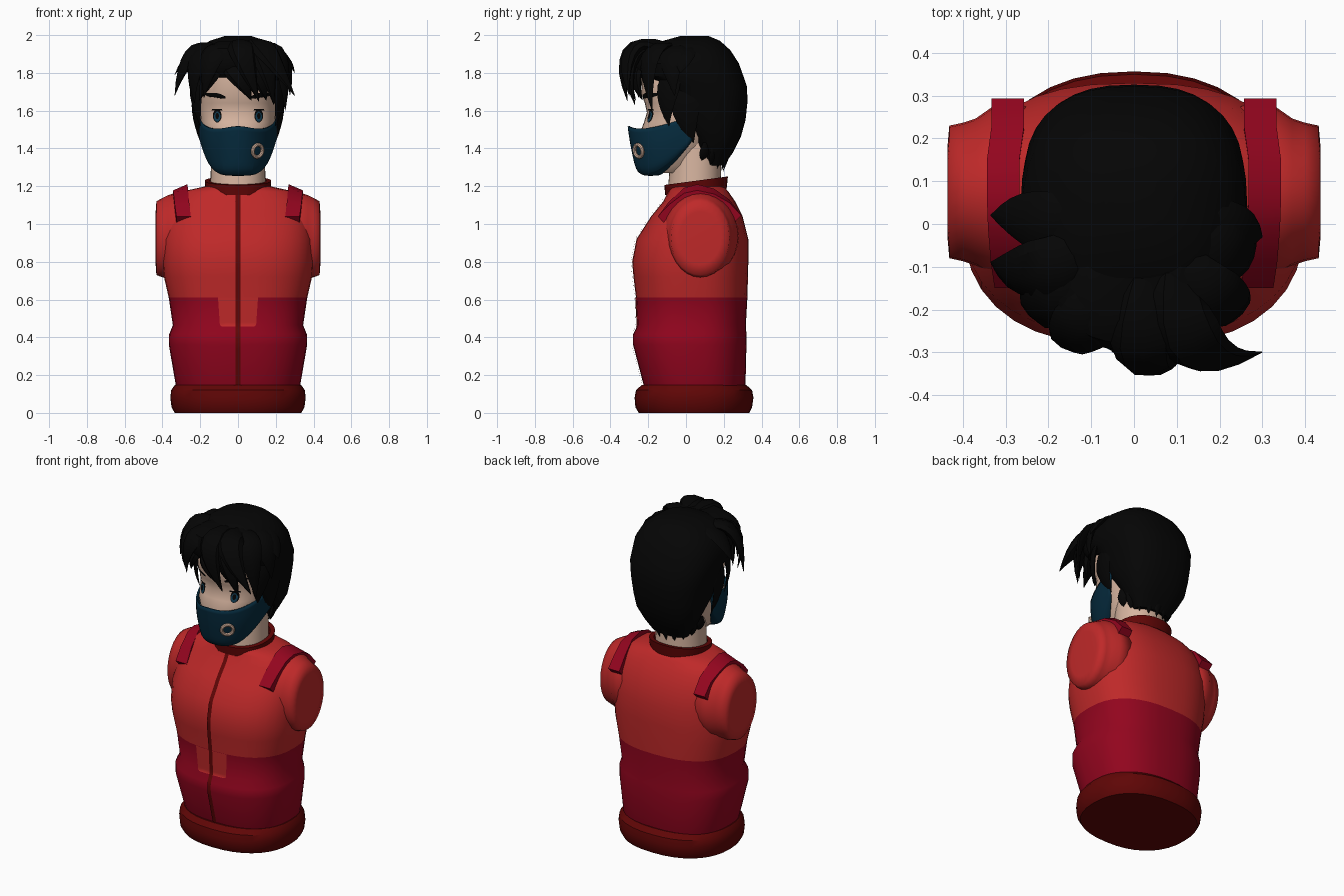
import bpy, bmesh, math
from mathutils import Vector
from mathutils.bvhtree import BVHTree

if "Cube" in bpy.data.objects:
    bpy.data.objects.remove(bpy.data.objects["Cube"])


def material(name, rgb):
    m = bpy.data.materials.new(name)
    m.diffuse_color = (*rgb, 1)
    m.use_nodes = True
    m.node_tree.nodes["Principled BSDF"].inputs["Base Color"].default_value = m.diffuse_color
    return m


RED = material("jacket red", (.52, .022, .022))
CRIMSON = material("crimson", (.29, .0015, .013))
DARK = material("dark red", (.115, .0018, .0018))
TEAL = material("mask teal", (.0018, .025, .05))
BLACK = material("hair black", (.0015, .0015, .0015))
SKIN = material("skin", (.68, .46, .35))
IRIS = material("iris blue", (.005, .045, .085))


def make(name, rings, mat, cap=True, closed=True, loop=False):
    """Skin a list of point rows into one mesh object."""
    bm = bmesh.new()
    rows = [[bm.verts.new(p) for p in r] for r in rings]
    n = len(rows[0])
    pairs = list(zip(rows, rows[1:])) + ([(rows[-1], rows[0])] if loop else [])
    for a, b in pairs:
        for i in range(n if closed else n - 1):
            j = (i + 1) % n
            bm.faces.new((a[i], a[j], b[j], b[i]))
    if cap:
        bm.faces.new(rows[0])
        bm.faces.new(rows[-1])
    bmesh.ops.recalc_face_normals(bm, faces=bm.faces)
    me = bpy.data.meshes.new(name)
    bm.to_mesh(me)
    bm.free()
    me.materials.append(mat)
    ob = bpy.data.objects.new(name, me)
    bpy.context.collection.objects.link(ob)
    return ob


def oval(z, hw, yf, yb, n=2.4, sides=36, tilt=0):
    """Horizontal superellipse from its half width and front/back limits."""
    pts = []
    for i in range(sides):
        a = 2 * math.pi * i / sides
        c, s = math.cos(a), math.sin(a)
        x = hw * math.copysign(abs(c) ** (2 / n), c)
        y = (yf + yb) / 2 + (yb - yf) / 2 * math.copysign(abs(s) ** (2 / n), s)
        pts.append((x, y, z + tilt * y))
    return pts


def loft(name, rings, mat, n=2.4):
    return make(name, [oval(*r, n=n) for r in rings], mat)


def tree(ob):
    return BVHTree.FromPolygons([v.co for v in ob.data.vertices],
                                [p.vertices[:] for p in ob.data.polygons])


def decal(name, target, rows, mat, off, cols=6):
    """Thin plate of (z, x0, x1) rows laid on the front of the target."""
    bvh, grid = tree(target), []
    for z, x0, x1 in rows:
        row = []
        for i in range(cols + 1):
            x = x0 + (x1 - x0) * i / cols
            hit = bvh.ray_cast(Vector((x, -2, z)), Vector((0, 1, 0)))[0]
            row.append((x, (hit.y if hit else -.1) - off, z))
        grid.append(row)
    return make(name, grid, mat, cap=False, closed=False)


# jacket body: red above, crimson below
body = loft("jacket_body", [
    (.12, .32, -.215, .305), (.15, .33, -.225, .315), (.36, .366, -.28, .32),
    (.415, .365, -.28, .32), (.465, .345, -.257, .317), (.612, .367, -.265, .325),
    (.72, .392, -.278, .328), (.80, .40, -.285, .33), (.92, .40, -.262, .33),
    (1.04, .385, -.185, .30), (1.12, .35, -.12, .26), (1.17, .305, -.095, .225),
    (1.2, .17, -.085, .2)], RED, 2.5)
body.data.materials.append(CRIMSON)
for p in body.data.polygons:
    p.material_index = 1 if p.center.z < .61 else 0

loft("jacket_hem", [(0, .335, -.25, .335), (.03, .352, -.268, .35), (.08, .358, -.272, .357),
                    (.12, .354, -.265, .35), (.147, .335, -.235, .32)], DARK, 2.3)
decal("front_tab", body, [(.458, -.085, .085)] + [(.464 + .0148 * i, -.096 - i * .001, .096 + i * .001)
                                                 for i in range(11)], RED, .004)
decal("zipper", body, [(.148 + 1.03 * i / 50, -.012, .012) for i in range(51)], DARK, .007, 2)

# collar: tilted band
make("collar", [oval(1.165, .172, -.11, .215, 2.2, tilt=.1),
                oval(1.222, .176, -.115, .222, 2.2, tilt=.134),
                oval(1.222, .15, -.09, .197, 2.2, tilt=.134),
                oval(1.165, .15, -.09, .195, 2.2, tilt=.1)], DARK, cap=False, loop=True)

strap_path = [(-.15, 1.04), (-.09, 1.115), (-.01, 1.185), (.06, 1.203),
              (.15, 1.18), (.23, 1.125), (.293, 1.045)]
sleeves = []
for side, s in (("left", -1), ("right", 1)):
    # cut-off sleeve, lofted outward along x
    rings = []
    for x, cy, ry, cz, rz in [(.24, .08, .2, .93, .22), (.33, .077, .198, .938, .227),
                              (.37, .075, .172, .935, .218), (.40, .075, .162, .928, .21),
                              (.432, .075, .155, .925, .195), (.436, .075, .11, .925, .14)]:
        rings.append([(s * x, cy + ry * math.cos(2 * math.pi * i / 28),
                       cz + rz * math.sin(2 * math.pi * i / 28)) for i in range(28)])
    sleeves.append(make(side + "_sleeve", rings, RED))
    # shoulder strap
    rings = []
    for i, (y, z) in enumerate(strap_path):
        xi = .25 + .018 * math.sin(math.pi * min(i, 3) / 6) * (1 if i < 5 else .4)
        d = .025 * math.sin(math.pi * i / 6)
        k = (y - .07) * .2
        rings.append([(s * xi, y, z + d * .3), (s * (xi + .076), y, z - d),
                      (s * (xi + .076), y - k, z - d - .045), (s * xi, y - k, z - .045)])
    make(side + "_shoulder_strap", rings, CRIMSON)

# head
loft("neck", [(1.15, .15, -.1, .19), (1.25, .145, -.09, .185), (1.45, .14, -.08, .19)], SKIN, 2.1)
face = loft("face", [
    (1.27, .08, -.205, .02), (1.31, .12, -.225, .08), (1.4, .153, -.235, .13),
    (1.5, .19, -.237, .18), (1.54, .196, -.222, .2), (1.59, .2, -.207, .2),
    (1.64, .2, -.218, .2), (1.69, .2, -.237, .2), (1.78, .2, -.235, .2), (1.86, .16, -.17, .17)],
    SKIN, 2.3)


def ellipse_rows(cx, cz, rx, rz, k=8):
    angles = [-math.pi / 2 + math.pi * i / k for i in range(k + 1)]
    return [(cz + rz * math.sin(a), cx - max(rx * math.cos(a), .001),
             cx + max(rx * math.cos(a), .001)) for a in angles]


for side, s in (("left", -1), ("right", 1)):
    decal(side + "_eye_rim", face, ellipse_rows(s * .11, 1.573, .023, .036), BLACK, .003)
    decal(side + "_iris", face, ellipse_rows(s * .11, 1.568, .017, .027), IRIS, .006)
    decal(side + "_pupil", face, ellipse_rows(s * .11, 1.572, .009, .016), BLACK, .008)
    decal(side + "_eyelash", face, [(1.6, s * .082, s * .14), (1.609, s * .085, s * .136)], BLACK, .005)
    decal(side + "_eyebrow", face, [(1.665, s * .065, s * .09), (1.675, s * .065, s * .16),
                                    (1.685, s * .085, s * .18), (1.693, s * .11, s * .17)], BLACK, .006)

# face mask: half rows from centre to ear, mirrored
half = [
    [(0, -.15, 1.262), (.04, -.145, 1.262), (.07, -.125, 1.268), (.13, -.06, 1.33), (.18, .02, 1.43)],
    [(0, -.255, 1.255), (.075, -.242, 1.255), (.128, -.17, 1.262), (.168, -.075, 1.335), (.2, .03, 1.44)],
    [(0, -.282, 1.33), (.085, -.25, 1.33), (.15, -.17, 1.33), (.182, -.06, 1.39), (.206, .04, 1.48)],
    [(0, -.305, 1.43), (.095, -.265, 1.42), (.166, -.18, 1.42), (.198, -.055, 1.46), (.208, .047, 1.53)],
    [(0, -.315, 1.525), (.085, -.282, 1.503), (.158, -.19, 1.505), (.2, -.06, 1.54), (.208, .052, 1.58)]]
mask = make("face_mask", [[(-x, y, z) for x, y, z in r[:0:-1]] + r for r in half], TEAL,
            cap=False, closed=False)
m = mask.modifiers.new("round", 'SUBSURF')
m.levels = m.render_levels = 2
m = mask.modifiers.new("thick", 'SOLIDIFY')
m.thickness, m.offset = .01, 0

# filter ring on one side of the mask
hit = tree(mask).ray_cast(Vector((.1, -2, 1.387)), Vector((0, 1, 0)))[0]
bpy.ops.mesh.primitive_torus_add(major_radius=.033, minor_radius=.01, major_segments=24,
                                 minor_segments=8, location=hit + Vector((.004, -.003, 0)))
ring = bpy.context.object
ring.name = "mask_ring"
ring.rotation_euler = Vector((.62, -.76, -.15)).to_track_quat('Z', 'Y').to_euler()
ring.data.materials.append(SKIN)

# hair: main shell and fuller front
loft("hair_shell", [
    (1.31, .115, .1, .2), (1.38, .16, .05, .25), (1.46, .2, .03, .29), (1.55, .225, -.06, .315),
    (1.65, .243, -.1, .326), (1.73, .258, -.14, .322), (1.78, .265, -.225, .305),
    (1.85, .262, -.245, .28), (1.92, .222, -.2, .235), (1.97, .15, -.12, .18),
    (1.995, .07, -.03, .12)], BLACK, 2.5)
loft("fringe_base", [(1.775, .2, -.25, 0), (1.82, .215, -.285, 0), (1.88, .21, -.295, 0),
                     (1.93, .18, -.28, 0), (1.965, .11, -.23, -.02)], BLACK, 2.3)


def lock(name, p0, p1, p2, width, thick):
    """Pointed tuft along a quadratic curve, flattened against the head."""
    p0, p1, p2 = Vector(p0), Vector(p1), Vector(p2)
    rings, k = [], 8
    for i in range(k + 1):
        t = i / k
        p = p0 * (1 - t) ** 2 + p1 * 2 * t * (1 - t) + p2 * t * t
        tan = ((p1 - p0) * (1 - t) + (p2 - p1) * t).normalized()
        out = p - Vector((0, .03, 1.7))
        out = (out - tan * out.dot(tan)).normalized()
        across = tan.cross(out)
        f = max(.02, min(1, .6 + t) * (1 - t ** 2.5))
        rings.append([p + across * width * f * math.cos(math.pi * j / 4)
                      + out * thick * f * math.sin(math.pi * j / 4) for j in range(8)])
    make(name, rings, BLACK)


# hair: tufts growing from the crown (bend point, tip, thickness)
for i, (bend, tip, thick) in enumerate([
    ((.1, -.37, 2.02), (.3, -.3, 1.68), .04), ((-.02, -.4, 2.01), (.11, -.31, 1.65), .045),
    ((.14, -.38, 1.98), (.19, -.27, 1.63), .04), ((.26, -.25, 2.0), (.25, -.18, 1.6), .03),
    ((.29, -.1, 1.95), (.275, -.06, 1.68), .025), ((-.15, -.34, 1.97), (-.18, -.25, 1.67), .035),
    ((-.27, -.26, 1.95), (-.23, -.18, 1.64), .03), ((-.27, -.16, 1.98), (-.335, -.09, 1.68), .035),
    ((-.25, .02, 1.95), (-.335, .02, 1.79), .025), ((.26, 0, 1.92), (.3, -.03, 1.8), .025),
]):
    lock(f"hair_tuft_{i + 1}", (tip[0] * .33, tip[1] * .25 - .03, 1.93), bend, tip, .085, thick)
# hair: lower fringe over the forehead (root x, tip x, tip y)
for i, (rx, tx, ty) in enumerate([(-.06, .07, -.265), (.08, .15, -.23), (-.1, -.205, -.17)]):
    lock(f"fringe_{i + 1}", (rx, -.2, 1.86), ((rx + tx) / 2, ty - .08, 1.81), (tx, ty, 1.655), .068, .03)
for side, s in (("left", -1), ("right", 1)):
    lock(side + "_sideburn", (s * .21, -.05, 1.82), (s * .24, -.13, 1.7), (s * .2, -.09, 1.52), .075, .016)
    lock(side + "_side_hair", (s * .22, .0, 1.72), (s * .24, -.02, 1.6), (s * .198, .04, 1.43), .085, .016)
# hair: jagged nape
for i in range(9):
    a = math.pi * (i + .5) / 9
    c, s = math.cos(a), math.sin(a)
    lock(f"nape_tuft_{i + 1}", (.17 * c, .08 + .16 * s, 1.43), (.17 * c, .07 + .15 * s, 1.36),
         (.15 * c, .06 + .135 * s, 1.35 - .075 * s), .035, .012)


# smooth shading with crisp edges, softer on the jacket
def shade(obs, deg):
    bpy.ops.object.select_all(action='DESELECT')
    for ob in obs:
        ob.select_set(True)
    bpy.context.view_layer.objects.active = obs[0]
    bpy.ops.object.shade_smooth_by_angle(angle=math.radians(deg))


soft = sleeves + [body]
shade([o for o in bpy.context.scene.objects if o not in soft], 35)
shade(soft, 100)
